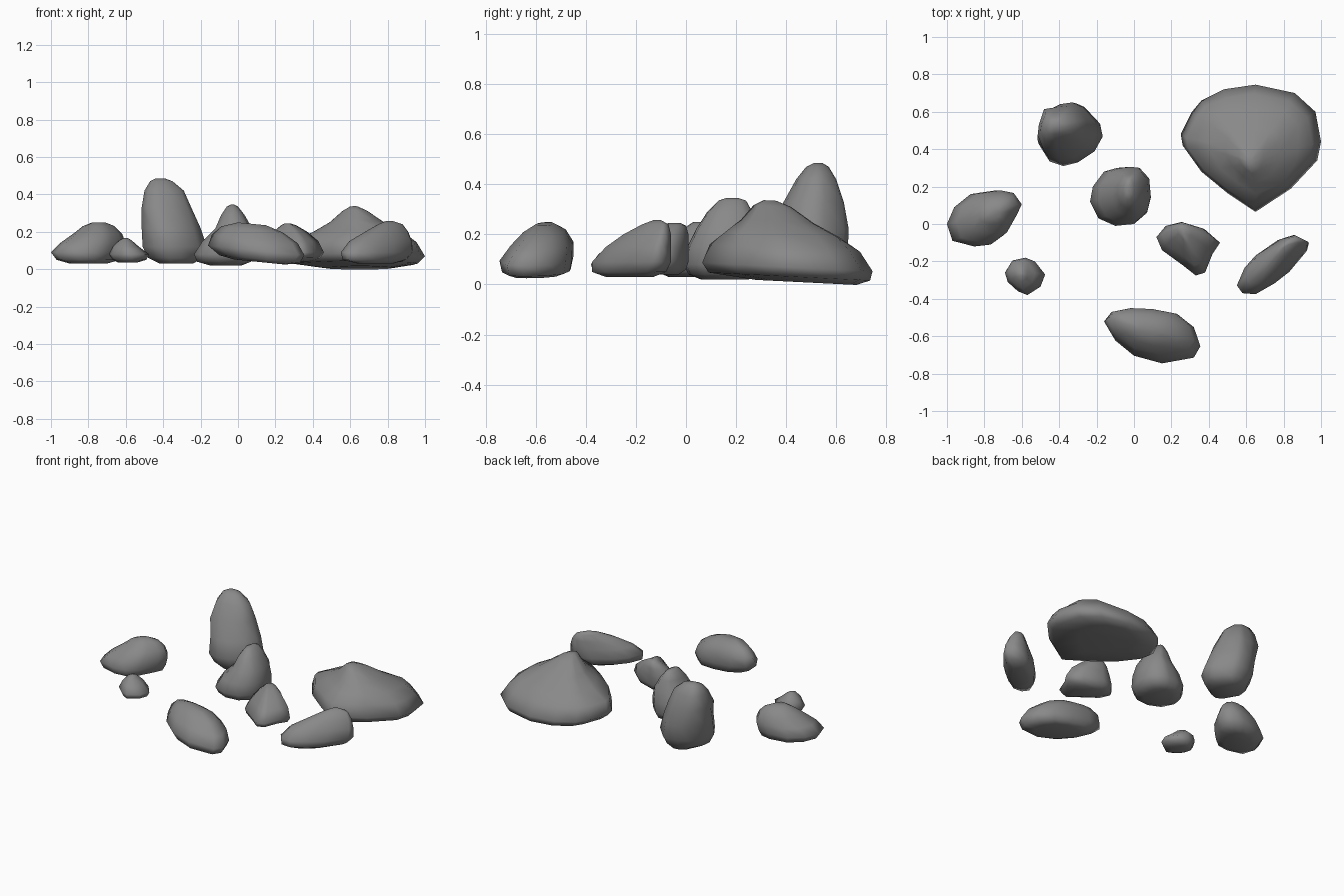
import bpy, bmesh

# Shared dark grey stone
stone = bpy.data.materials.new("stone_grey")
stone.diffuse_color = (.25, .25, .25, 1)


def rock(name, outline, levels, tilt=(0, 0), square=0):
    """Loft a plan outline through rings given as (z, x0, x1, y0, y1).
    square pushes the rings above the rim towards fuller corners."""
    xs, ys = [p[0] for p in outline], [p[1] for p in outline]
    mx, my = (min(xs) + max(xs)) / 2, (min(ys) + max(ys)) / 2
    hx, hy = (max(xs) - min(xs)) / 2, (max(ys) - min(ys)) / 2
    bm = bmesh.new()
    rings = []
    for k, (z, a, b, c, d) in enumerate(levels):
        ring = []
        for px, py in outline:
            u, v = (px - mx) / hx, (py - my) / hy
            s = ((u * u + v * v) ** .5 / max(abs(u), abs(v))) ** (square if k > 3 else 0)
            u, v = max(-1, min(1, u * s)), max(-1, min(1, v * s))
            x, y = (a + b + (b - a) * u) / 2, (c + d + (d - c) * v) / 2
            ring.append(bm.verts.new((x, y, z + tilt[0] * (x - mx) + tilt[1] * (y - my))))
        rings.append(ring)
    n = len(outline)
    for lo, hi in zip(rings, rings[1:]):
        for i in range(n):
            j = (i + 1) % n
            bm.faces.new((lo[i], lo[j], hi[j], hi[i]))
    bm.faces.new(rings[0])
    bm.faces.new(rings[-1])
    bmesh.ops.recalc_face_normals(bm, faces=bm.faces)
    for f in bm.faces:
        f.smooth = True
    me = bpy.data.meshes.new(name)
    bm.to_mesh(me)
    bm.free()
    me.materials.append(stone)
    ob = bpy.data.objects.new(name, me)
    bpy.context.collection.objects.link(ob)
    return ob


# Broad peaked boulder, back right
rock("large_boulder",
     [(.65, .745), (.86, .70), (.97, .60), (1.0, .44), (.98, .34), (.84, .19), (.65, .065),
      (.50, .165), (.36, .28), (.26, .42), (.25, .48), (.31, .60), (.36, .66), (.48, .72)],
     [(.012, .46, .82, .28, .68), (.032, .30, .96, .09, .735), (.07, .25, 1.0, .065, .745),
      (.145, .28, .955, .095, .695), (.20, .40, .88, .16, .61), (.25, .49, .78, .22, .51),
      (.31, .56, .69, .27, .42), (.332, .60, .64, .31, .36)], tilt=(0, -.05), square=.5)

# Tall standing stone, back left
rock("tall_stone",
     [(-.31, .65), (-.265, .63), (-.18, .54), (-.165, .47), (-.21, .39), (-.30, .33),
      (-.38, .31), (-.455, .335), (-.515, .43), (-.505, .51), (-.45, .605), (-.38, .64)],
     [(.03, -.42, -.24, .36, .58), (.06, -.48, -.19, .34, .61), (.12, -.51, -.167, .31, .645),
      (.22, -.515, -.20, .34, .65), (.33, -.515, -.25, .39, .63), (.42, -.50, -.29, .44, .60),
      (.47, -.47, -.35, .48, .57), (.485, -.44, -.39, .51, .545)], square=.6)

# Pointed stone in the middle
rock("middle_stone",
     [(-.03, .305), (.02, .30), (.08, .24), (.09, .14), (.07, .06), (0, 0),
      (-.10, -.01), (-.19, .03), (-.235, .12), (-.22, .20), (-.16, .28), (-.09, .30)],
     [(.02, -.15, .02, .06, .25), (.04, -.22, .07, .01, .29), (.08, -.235, .09, -.01, .305),
      (.15, -.19, .09, .005, .305), (.22, -.12, .075, .04, .29), (.29, -.09, .035, .085, .265),
      (.335, -.06, 0, .13, .24), (.345, -.04, -.02, .16, .21)])

# Oval stone on the far left
rock("left_stone",
     [(-1.0, 0), (-.96, .09), (-.87, .16), (-.73, .18), (-.65, .165), (-.60, .10),
      (-.63, .04), (-.69, -.06), (-.76, -.11), (-.85, -.12), (-.97, -.09)],
     [(.03, -.90, -.70, -.07, .12), (.05, -.97, -.63, -.115, .165), (.09, -1.0, -.61, -.12, .18),
      (.14, -.95, -.60, -.10, .18), (.19, -.88, -.62, -.05, .16), (.23, -.83, -.66, 0, .13),
      (.25, -.78, -.71, .03, .09)])

# Pebble
rock("pebble",
     [(-.58, -.18), (-.53, -.20), (-.475, -.27), (-.50, -.335), (-.57, -.38),
      (-.62, -.36), (-.675, -.31), (-.69, -.26), (-.65, -.195)],
     [(.035, -.64, -.54, -.33, -.22), (.05, -.67, -.49, -.37, -.19),
      (.08, -.69, -.475, -.38, -.18), (.12, -.67, -.53, -.35, -.19),
      (.155, -.635, -.57, -.31, -.23), (.167, -.61, -.59, -.28, -.26)])

# Long stone at the front
rock("front_stone",
     [(-.16, -.52), (-.12, -.47), (-.02, -.45), (.10, -.455), (.23, -.48), (.32, -.55),
      (.355, -.65), (.32, -.71), (.15, -.74), (0, -.70), (-.10, -.62)],
     [(.04, -.02, .25, -.70, -.50), (.055, -.10, .33, -.735, -.46), (.10, -.16, .355, -.745, -.45),
      (.16, -.14, .32, -.70, -.45), (.21, -.09, .24, -.65, -.48), (.24, 0, .15, -.60, -.53)],
     tilt=(-.1, 0))

# Wedge-shaped stone
rock("wedge_stone",
     [(.12, -.07), (.17, -.01), (.25, .01), (.38, -.03), (.46, -.10), (.42, -.16),
      (.38, -.26), (.33, -.275), (.26, -.22), (.15, -.14)],
     [(.04, .20, .38, -.20, -.03), (.06, .13, .44, -.26, 0), (.09, .12, .46, -.275, .01),
      (.15, .15, .43, -.22, .01), (.20, .19, .37, -.16, .01), (.235, .23, .31, -.10, 0),
      (.245, .25, .28, -.07, -.02)])

# Slanted long stone on the right
rock("right_stone",
     [(.55, -.32), (.59, -.23), (.65, -.165), (.77, -.085), (.85, -.06), (.935, -.10),
      (.925, -.14), (.83, -.25), (.75, -.31), (.65, -.365), (.58, -.36)],
     [(.03, .64, .83, -.32, -.13), (.05, .56, .90, -.375, -.08), (.09, .55, .935, -.375, -.06),
      (.15, .595, .93, -.32, -.06), (.20, .68, .91, -.25, -.06), (.24, .75, .88, -.175, -.07),
      (.257, .79, .83, -.13, -.10)])
